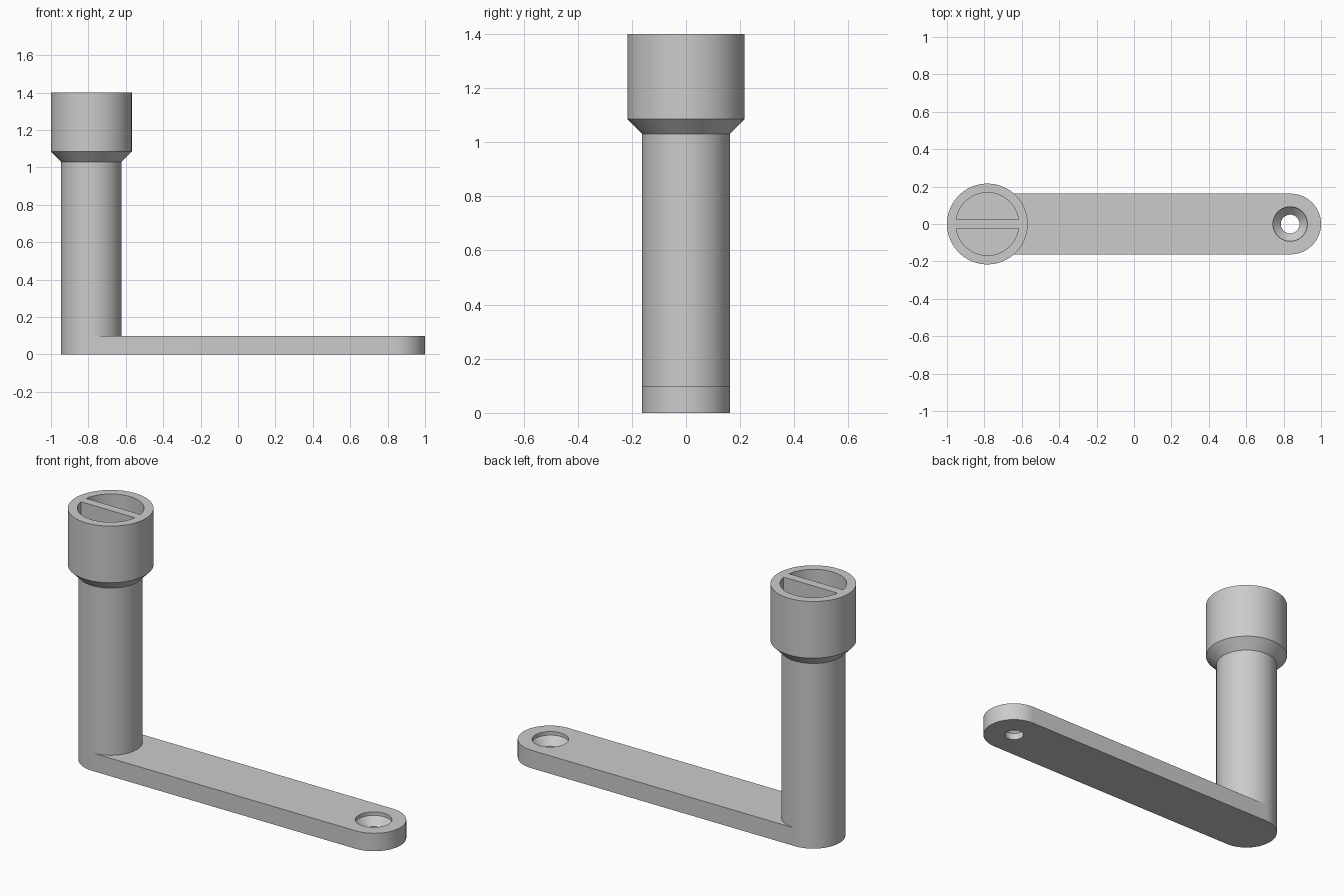
import bpy
import bmesh
from math import cos, sin, pi, asin, radians

cube = bpy.data.objects.get("Cube")
if cube:
    bpy.data.objects.remove(cube)

POST_X, HOLE_X = -0.784, 0.838
POST_R, HEAD_R, ARM_H, TOP = 0.162, 0.216, 0.1, 1.4
POCKET_R, BAR_HALF, POCKET_FLOOR = 0.168, 0.024, 1.085
SEGS = 96

grey = bpy.data.materials.new("plain grey")
grey.use_nodes = True
grey.diffuse_color = (0.6, 0.6, 0.6, 1)
grey.node_tree.nodes["Principled BSDF"].inputs["Base Color"].default_value = grey.diffuse_color


def arc(cx, r, start, end, n):
    """Points of an arc around (cx, 0), both ends included."""
    angles = [start + (end - start) * i / n for i in range(n + 1)]
    return [(cx + r * cos(a), r * sin(a)) for a in angles]


def finish(name, bm):
    bmesh.ops.recalc_face_normals(bm, faces=bm.faces)
    mesh = bpy.data.meshes.new(name)
    bm.to_mesh(mesh)
    bm.free()
    mesh.materials.append(grey)
    obj = bpy.data.objects.new(name, mesh)
    bpy.context.collection.objects.link(obj)
    return obj


def prism(name, outline, z0, z1):
    """Extrude a flat outline upwards."""
    bm = bmesh.new()
    base = bm.faces.new([bm.verts.new((x, y, z0)) for x, y in outline])
    top = bmesh.ops.extrude_face_region(bm, geom=[base], use_keep_orig=True)["geom"]
    bmesh.ops.translate(bm, vec=(0, 0, z1 - z0),
                        verts=[v for v in top if isinstance(v, bmesh.types.BMVert)])
    return finish(name, bm)


def lathe(name, cx, profile):
    """Solid of revolution from (radius, height) pairs, capped at both ends."""
    bm = bmesh.new()
    rings = [[bm.verts.new((x, y, z)) for x, y in arc(cx, r, 0, 2 * pi, SEGS)[:-1]]
             for r, z in profile]
    for low, high in zip(rings, rings[1:]):
        for i in range(SEGS):
            j = (i + 1) % SEGS
            bm.faces.new((low[i], low[j], high[j], high[i]))
    bm.faces.new(rings[0])
    bm.faces.new(rings[-1])
    return finish(name, bm)


def select(obj):
    bpy.ops.object.select_all(action="DESELECT")
    obj.select_set(True)
    bpy.context.view_layer.objects.active = obj


def cut(obj, cutter):
    cutter.hide_render = True
    select(obj)
    mod = obj.modifiers.new("cut", "BOOLEAN")
    mod.operation, mod.solver, mod.object = "DIFFERENCE", "EXACT", cutter
    bpy.ops.object.modifier_apply(modifier=mod.name)
    bpy.data.objects.remove(cutter)


# Flat arm with rounded ends
outline = (arc(HOLE_X, POST_R, -pi / 2, pi / 2, SEGS // 2)
           + arc(POST_X, POST_R, pi / 2, 3 * pi / 2, SEGS // 2))
arm = prism("arm", outline, 0, ARM_H)

# Countersunk screw hole through the free end
cut(arm, lathe("hole_cutter", HOLE_X - 0.003,
               [(0.05, -0.05), (0.05, 0.038), (0.092, 0.08), (0.092, 0.15)]))

# Upright post with flared head
post = lathe("post_and_head", POST_X,
             [(POST_R, ARM_H), (POST_R, 1.03), (HEAD_R, 1.085), (HEAD_R, TOP)])

# Two half-round pockets leave a dividing bar across the head
a = asin(BAR_HALF / POCKET_R)
for turn in (0, pi):
    half_disc = arc(POST_X, POCKET_R, a + turn, pi - a + turn, SEGS // 2)
    cut(post, prism("pocket_cutter", half_disc, POCKET_FLOOR, TOP + 0.05))

for part in (arm, post):
    select(part)
    bpy.ops.object.shade_smooth_by_angle(angle=radians(30))
